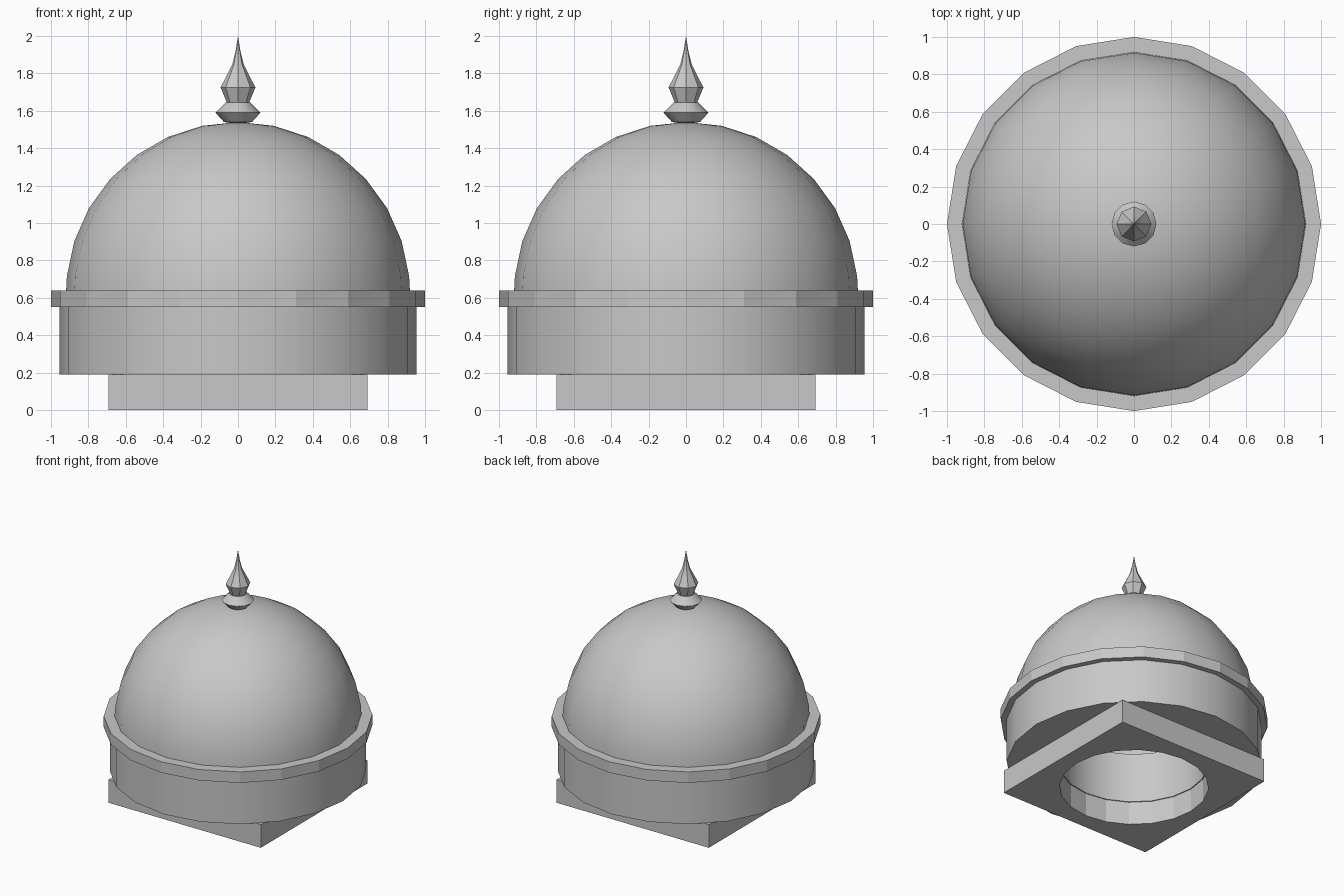
import bpy, math

if "Cube" in bpy.data.objects:
    bpy.data.objects.remove(bpy.data.objects["Cube"], do_unlink=True)

stone = bpy.data.materials.new("pale_grey_stone")
stone.use_nodes = True
GREY = (0.58, 0.58, 0.58, 1)
stone.diffuse_color = GREY
stone.node_tree.nodes["Principled BSDF"].inputs["Base Color"].default_value = GREY


def make(name, verts, faces, smooth_angle=None):
    mesh = bpy.data.meshes.new(name)
    mesh.from_pydata(verts, [], faces)
    mesh.update()
    mesh.materials.append(stone)
    ob = bpy.data.objects.new(name, mesh)
    bpy.context.collection.objects.link(ob)
    if smooth_angle:
        bpy.ops.object.select_all(action='DESELECT')
        ob.select_set(True)
        bpy.context.view_layer.objects.active = ob
        bpy.ops.object.shade_smooth_by_angle(angle=math.radians(smooth_angle))
    return ob


def lathe(name, profile, sides, closed=False, smooth_angle=None):
    """Turn an (r, z) profile about z; a point with r = 0 becomes a pole."""
    verts, rows = [], []
    for r, z in profile:
        n = sides if r > 0 else 1
        rows.append([len(verts) + i % n for i in range(sides)])
        for i in range(n):
            a = 2 * math.pi * i / sides
            verts.append((r * math.cos(a), r * math.sin(a), z))
    pairs = list(zip(rows, rows[1:]))
    if closed:
        pairs.append((rows[-1], rows[0]))
    faces = []
    for low, high in pairs:
        for i in range(sides):
            j = (i + 1) % sides
            face = [low[i], low[j], high[j], high[i]]
            faces.append(list(dict.fromkeys(face)))
    return make(name, verts, faces, smooth_angle)


def tube(name, outer, inner, z0, z1, sides, smooth_angle=None):
    profile = [(outer, z0), (outer, z1), (inner, z1), (inner, z0)]
    return lathe(name, profile, sides, True, smooth_angle)


# Square plinth with a round hole through it
SIDES, HALF, HOLE, TOP = 20, 0.692, 0.558, 0.19
angles = [2 * math.pi * i / SIDES for i in range(SIDES)]
angles = sorted(angles + [math.pi * (k + 0.5) / 2 for k in range(4)])
hole_at = {}
verts, faces = [], []
for a in angles:
    c, s = math.cos(a), math.sin(a)
    edge = HALF / max(abs(c), abs(s))
    # the corner angles fall mid-facet, so keep them on the flat of the hole
    off = (a + 1e-6) % (2 * math.pi / SIDES) - 1e-6
    half_step = math.pi / SIDES
    r = HOLE * math.cos(half_step) / math.cos(off - half_step)
    for radius, z in ((edge, 0), (edge, TOP), (r, TOP), (r, 0)):
        verts.append((radius * c, radius * s, z))
n = len(angles)
for i in range(n):
    j = (i + 1) % n
    for k in range(4):
        m = (k + 1) % 4
        faces.append((4 * i + k, 4 * j + k, 4 * j + m, 4 * i + m))
make("square_plinth", verts, faces)

# Drum and projecting cornice
tube("drum", 0.955, 0.55, TOP, 0.6, 20, 30)
tube("cornice_ring", 1.0, 0.86, 0.55, 0.64, 20)

# Hemispherical dome
R, CENTRE = 0.92, 0.62
dome = [(R, CENTRE)]
for step in range(7, 0, -1):
    t = math.radians(12 * step)
    dome.append((R * math.sin(t), CENTRE + R * math.cos(t)))
dome.append((0, CENTRE + R))
lathe("dome", dome, 20, False, 40)

# Finial: flared collar below a pointed bud
lathe("finial_collar", [(0, 1.53), (0.075, 1.54), (0.12, 1.59),
                        (0.065, 1.645), (0, 1.645)], 12, False, 35)
lathe("finial_bud", [(0, 1.64), (0.06, 1.645), (0.093, 1.725), (0.055, 1.80),
                     (0.03, 1.85), (0.013, 1.92), (0, 2.0)], 8, False, 40)
